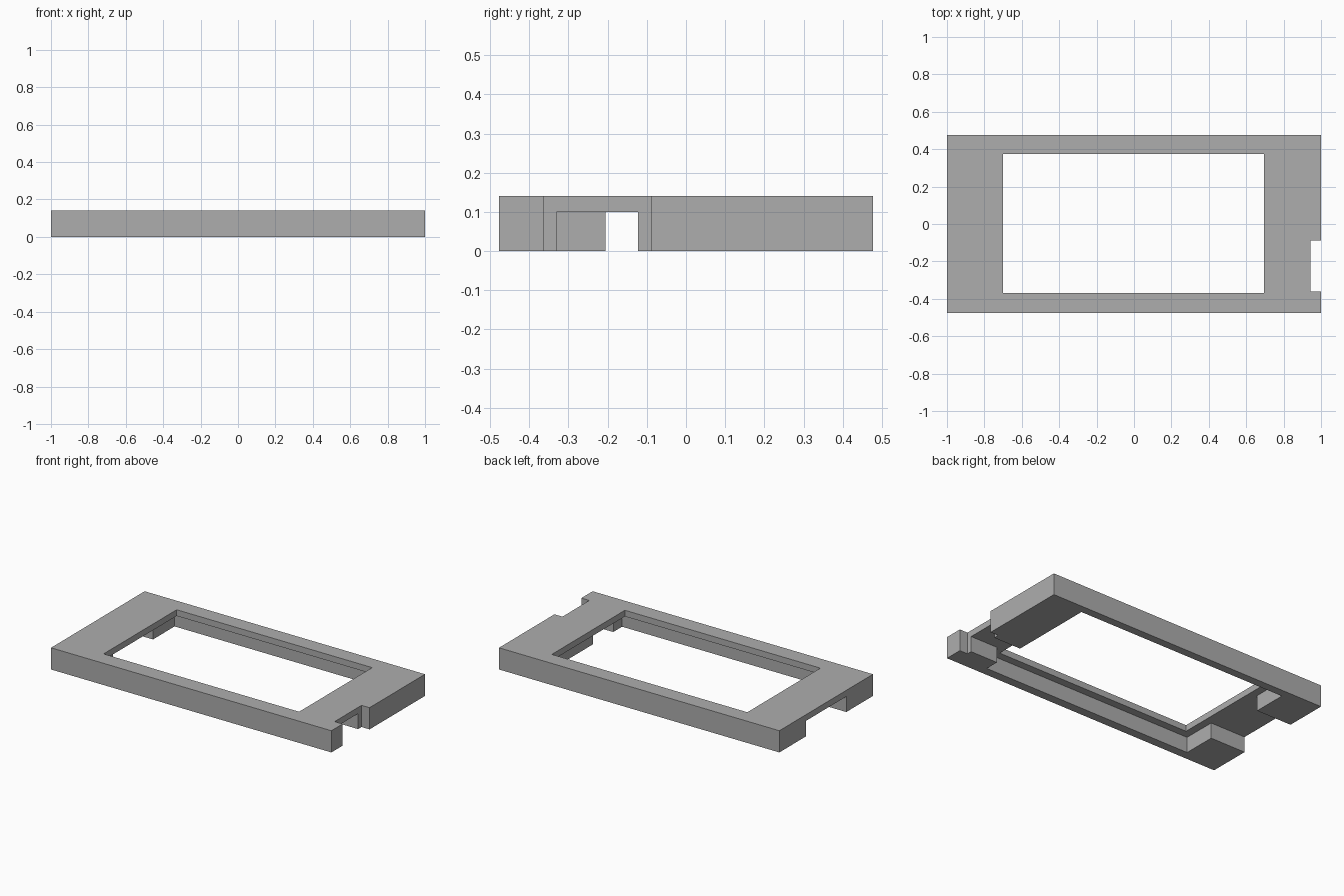
import bpy
import bmesh

default = bpy.data.objects.get("Cube")
if default:
    bpy.data.objects.remove(default, do_unlink=True)

grey = bpy.data.materials.new("plain grey")
grey.use_nodes = True
colour = (0.42, 0.42, 0.42, 1)
grey.diffuse_color = colour
grey.node_tree.nodes["Principled BSDF"].inputs["Base Color"].default_value = colour

TOP = 0.14      # full height
LIP = 0.10      # underside of the face plate
LOW = -0.1      # cutters start below the base


def box(name, x, y, z):
    """Box object spanning the given (min, max) ranges."""
    bm = bmesh.new()
    bmesh.ops.create_cube(bm, size=1)
    for v in bm.verts:
        for axis, (lo, hi) in enumerate((x, y, z)):
            v.co[axis] = lo if v.co[axis] < 0 else hi
    mesh = bpy.data.meshes.new(name)
    bm.to_mesh(mesh)
    bm.free()
    mesh.materials.append(grey)
    obj = bpy.data.objects.new(name, mesh)
    bpy.context.collection.objects.link(obj)
    return obj


# Solid slab that becomes the bezel
frame = box("bezel_frame", (-1, 1), (-0.477, 0.477), (0, TOP))

cutters = [
    # recess under the face plate
    box("recess_cutter", (-0.75, 0.75), (-0.42, 0.425), (LOW, LIP)),
    # window through the face plate
    box("window_cutter", (-0.7, 0.695), (-0.37, 0.375), (LOW, 0.3)),
    # wide channel out of the -x end
    box("wide_channel_cutter", (-1.1, -0.72), (-0.205, 0.205), (LOW, LIP)),
    # narrow channel out of the +x end
    box("narrow_channel_cutter", (0.72, 1.1), (-0.33, -0.123), (LOW, LIP)),
    # full height notch in the +x edge
    box("notch_cutter", (0.943, 1.1), (-0.362, -0.088), (LOW, 0.3)),
]

for cutter in cutters:
    cutter.hide_render = True
    mod = frame.modifiers.new(cutter.name, 'BOOLEAN')
    mod.operation = 'DIFFERENCE'
    mod.solver = 'EXACT'
    mod.object = cutter

# Bake the cuts and drop the cutters
bpy.context.view_layer.update()
graph = bpy.context.evaluated_depsgraph_get()
cut_mesh = bpy.data.meshes.new_from_object(frame.evaluated_get(graph))
frame.modifiers.clear()
frame.data = cut_mesh
cut_mesh.name = "bezel_frame"
for cutter in cutters:
    bpy.data.objects.remove(cutter, do_unlink=True)
